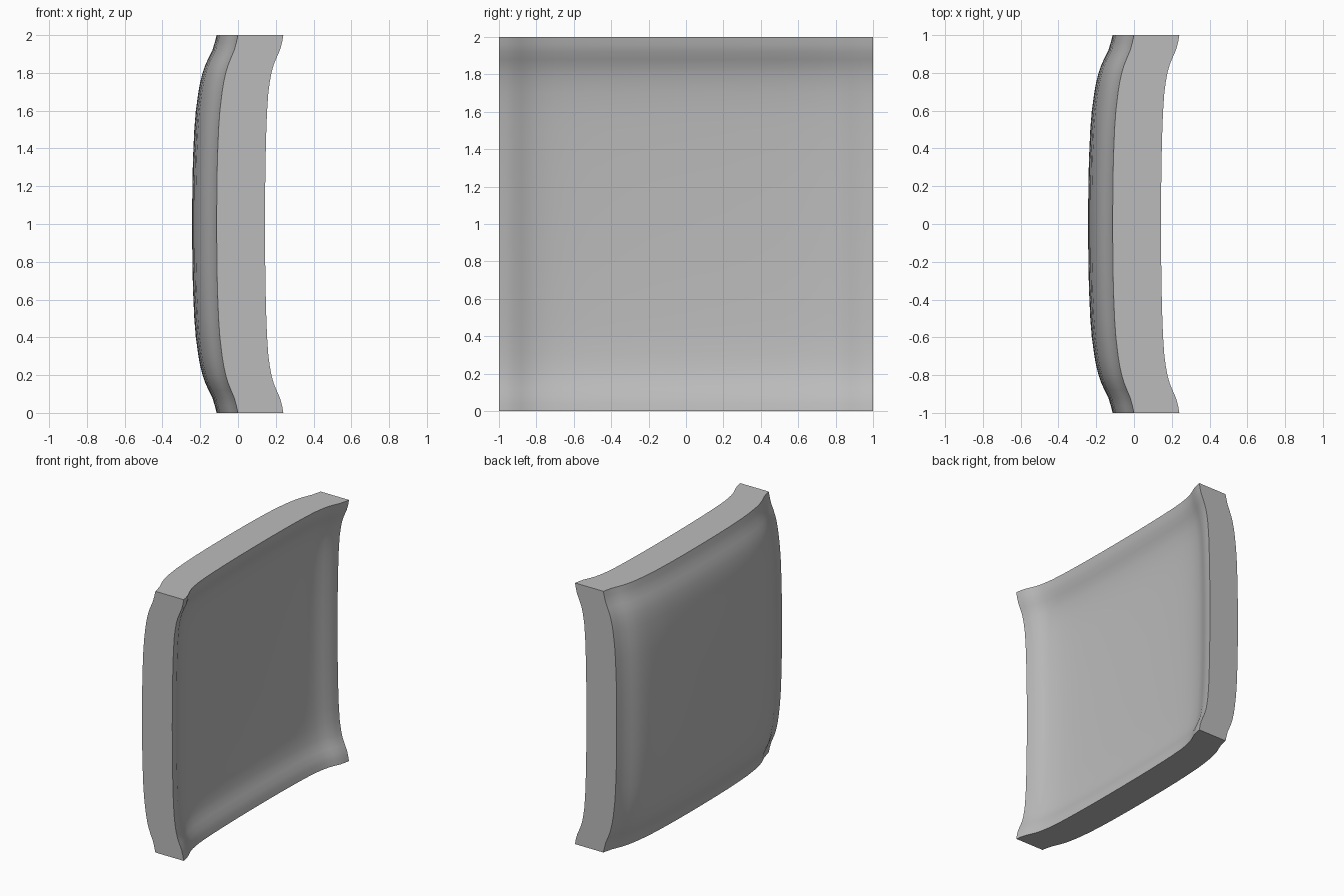
import bpy
import bmesh
import math

cube = bpy.data.objects.get("Cube")
if cube:
    bpy.data.objects.remove(cube, do_unlink=True)

# Half profiles from the rim to the centre: distance from centre, outer dip, inner dip
PROFILE = [
    (1, 0, 0), (.96, .009, .007), (.92, .02, .018), (.88, .037, .036),
    (.84, .053, .052), (.8, .065, .063), (.75, .076, .072), (.7, .084, .079),
    (.6, .096, .086), (.5, .103, .09), (.35, .109, .094), (.2, .112, .096),
    (0, .113, .097),
]
stations = [(-t, a, b) for t, a, b in PROFILE] + [(t, a, b) for t, a, b in PROFILE[-2::-1]]
RIM_X = (0, .24)
BULGE = 1.33


def dished_sheet(bm, side):
    """Grid of vertices dished along -x; side 0 is the outer skin, 1 the inner."""
    rows = []
    for y in stations:
        row = []
        for z in stations:
            a, b = y[1 + side], z[1 + side]
            x = RIM_X[side] - a - b - BULGE * a * b
            row.append(bm.verts.new((x, y[0], z[0] + 1)))
        rows.append(row)
    for r, s in zip(rows, rows[1:]):
        for i in range(len(r) - 1):
            bm.faces.new((r[i], r[i + 1], s[i + 1], s[i]))
    return rows


def rim_loop(rows):
    return (rows[0][:-1] + [r[-1] for r in rows[:-1]]
            + rows[-1][:0:-1] + [r[0] for r in rows[:0:-1]])


# Dished square panel: two skins joined by four flat sides
bm = bmesh.new()
outer = rim_loop(dished_sheet(bm, 0))
inner = rim_loop(dished_sheet(bm, 1))
for i in range(len(outer)):
    j = (i + 1) % len(outer)
    bm.faces.new((outer[i], outer[j], inner[j], inner[i]))
bmesh.ops.recalc_face_normals(bm, faces=bm.faces)
mesh = bpy.data.meshes.new("dished_panel")
bm.to_mesh(mesh)
bm.free()
panel = bpy.data.objects.new("dished_panel", mesh)
bpy.context.collection.objects.link(panel)

# Plain grey
grey = bpy.data.materials.new("plain_grey")
grey.use_nodes = True
colour = (.5, .5, .5, 1)
grey.diffuse_color = colour
grey.node_tree.nodes["Principled BSDF"].inputs["Base Color"].default_value = colour
mesh.materials.append(grey)

bpy.ops.object.select_all(action='DESELECT')
panel.select_set(True)
bpy.context.view_layer.objects.active = panel
bpy.ops.object.shade_smooth_by_angle(angle=math.radians(40))
